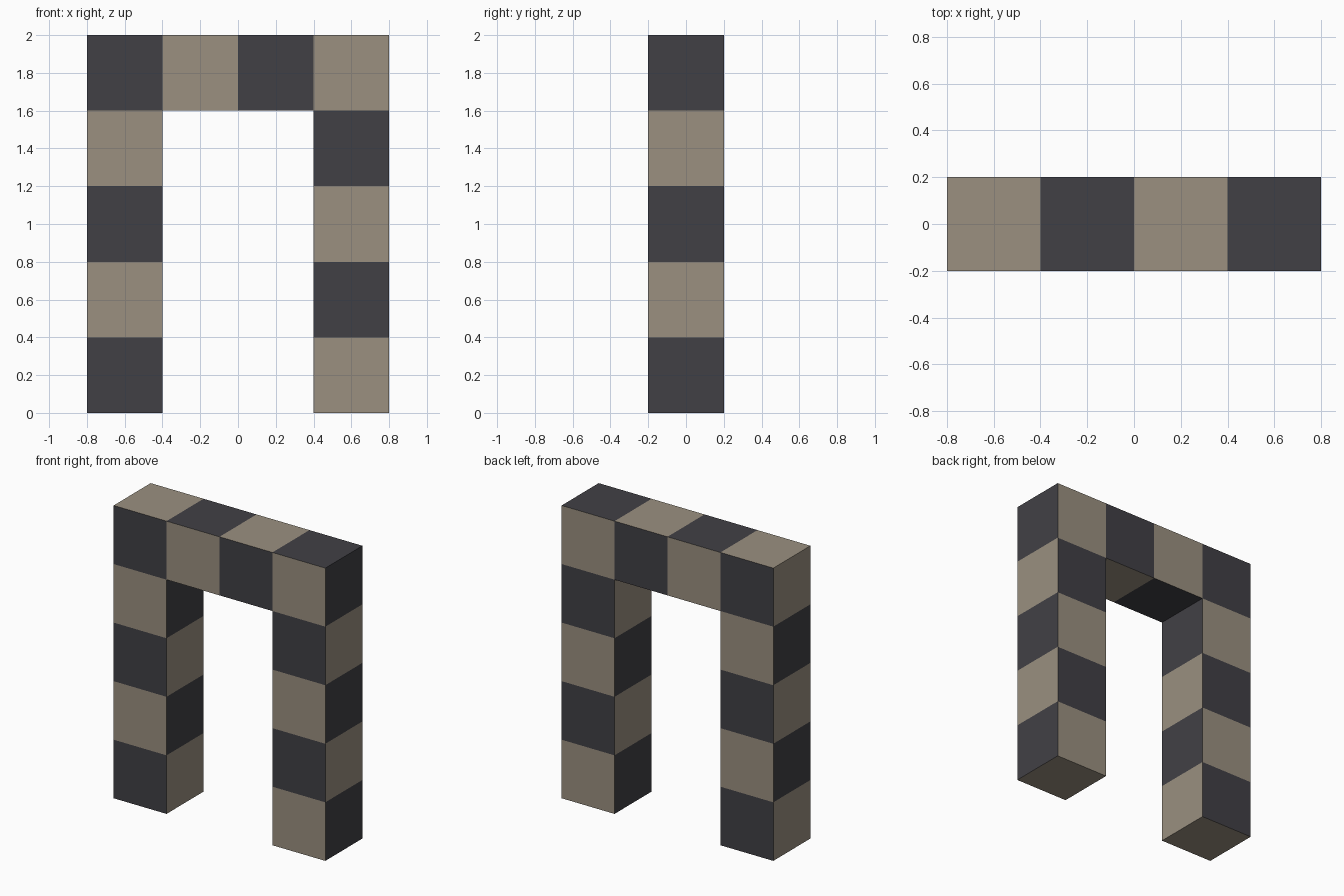
import bpy, bmesh
from mathutils import Matrix, Vector

if "Cube" in bpy.data.objects:
    bpy.data.objects.remove(bpy.data.objects["Cube"])

S = 0.4  # block size


def material(name, color):
    m = bpy.data.materials.new(name)
    m.diffuse_color = (*color, 1)
    m.use_nodes = True
    m.node_tree.nodes["Principled BSDF"].inputs["Base Color"].default_value = m.diffuse_color
    return m


dark = material("dark grey", (0.053, 0.051, 0.060))
tan = material("tan", (0.325, 0.279, 0.216))

# Arch cells (column, row): two legs and a lintel
cells = {(i, k) for i in range(4) for k in range(5) if i in (0, 3) or k == 4}

bm = bmesh.new()
for i, k in sorted(cells):
    centre = Vector(((i - 1.5) * S, 0, (k + 0.5) * S))
    verts = bmesh.ops.create_cube(bm, size=S, matrix=Matrix.Translation(centre))["verts"]
    inner = []
    for f in {f for v in verts for f in v.link_faces}:
        n = (f.calc_center_median() - centre) / (S / 2)
        nx, ny, nz = round(n.x), round(n.y), round(n.z)
        if ny == 0 and (i + nx, k + nz) in cells:
            inner.append(f)  # hidden between blocks
        # Checker: front and back are opposite to the sides, top and soffit
        is_dark = ((i + k) % 2 == 0) == (ny != 0)
        if k == 0 and nz < 0:
            is_dark = False  # both feet are tan
        f.material_index = 0 if is_dark else 1
    bmesh.ops.delete(bm, geom=inner, context='FACES')
bmesh.ops.remove_doubles(bm, verts=bm.verts[:], dist=0.001)
bmesh.ops.recalc_face_normals(bm, faces=bm.faces[:])

mesh = bpy.data.meshes.new("checkered_arch")
bm.to_mesh(mesh)
bm.free()
mesh.materials.append(dark)
mesh.materials.append(tan)
arch = bpy.data.objects.new("checkered_arch", mesh)
bpy.context.collection.objects.link(arch)
